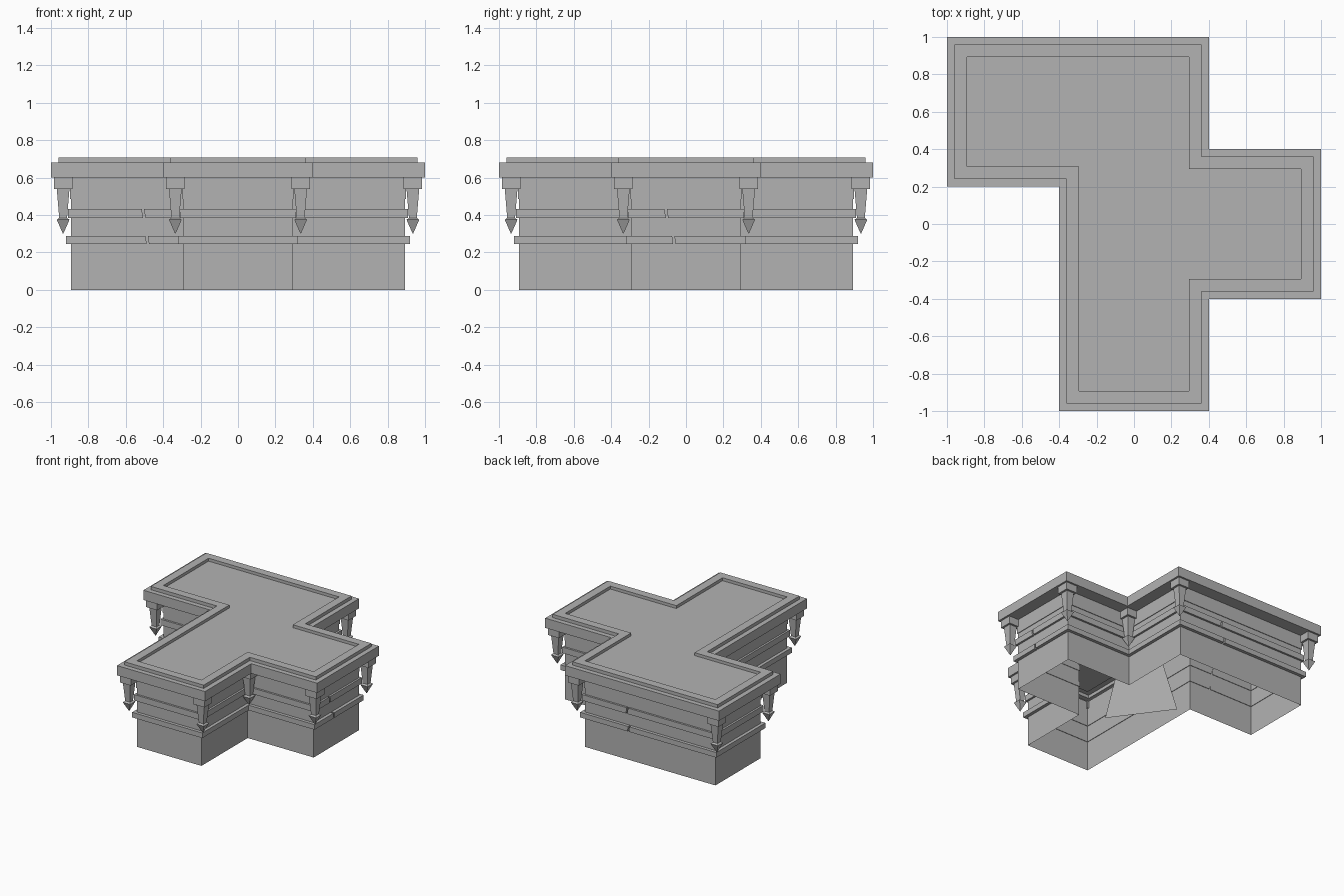
import bpy, bmesh
from mathutils import Vector, Matrix

cube = bpy.data.objects.get("Cube")
if cube:
    bpy.data.objects.remove(cube, do_unlink=True)

stone = bpy.data.materials.new("grey_stone")
stone.use_nodes = True
stone.diffuse_color = (0.45, 0.45, 0.45, 1)
stone.node_tree.nodes["Principled BSDF"].inputs["Base Color"].default_value = (0.45, 0.45, 0.45, 1)

# Counter-clockwise plan of the roof edge
PLAN = [(-1, 0.2), (-0.4, 0.2), (-0.4, -1), (0.4, -1), (0.4, -0.4),
        (1, -0.4), (1, 0.4), (0.4, 0.4), (0.4, 1), (-1, 1)]
WALL = 0.107


def inset(d):
    """Move every edge of the plan inward by d and return the corners."""
    pts = [Vector(p) for p in PLAN]
    out = []
    for i, p in enumerate(pts):
        a = (p - pts[i - 1]).normalized()
        b = (pts[(i + 1) % len(pts)] - p).normalized()
        out.append(p + d * (Vector((-a.y, a.x)) + Vector((-b.y, b.x))))
    return out


def finish(name, bm):
    mesh = bpy.data.meshes.new(name)
    bm.to_mesh(mesh)
    bm.free()
    mesh.materials.append(stone)
    obj = bpy.data.objects.new(name, mesh)
    bpy.context.collection.objects.link(obj)
    return obj


def sweep(name, profile, closed=False, cap=False):
    """Run a profile of (inset, height) points around the plan."""
    bm = bmesh.new()
    rings = [[bm.verts.new((p.x, p.y, z)) for p in inset(d)] for d, z in profile]
    pairs = list(zip(rings, rings[1:]))
    if closed:
        pairs.append((rings[-1], rings[0]))
    n = len(PLAN)
    for lo, hi in pairs:
        for i in range(n):
            j = (i + 1) % n
            bm.faces.new((lo[i], lo[j], hi[j], hi[i]))
    if cap:
        bm.faces.new(rings[-1])
    return finish(name, bm)


def box(name, center, size, rot=None):
    bm = bmesh.new()
    mat = Matrix.Translation(center) @ (rot or Matrix()) @ Matrix.Diagonal((*size, 1))
    bmesh.ops.create_cube(bm, size=1, matrix=mat)
    return finish(name, bm)


def crack(band, center, along_y):
    """Split a band with a narrow slanted gap."""
    size = (0.1, 0.012, 0.2) if along_y else (0.012, 0.1, 0.2)
    rot = Matrix.Rotation(0.14 if along_y else -0.14, 4, "X" if along_y else "Y")
    cutter = box("crack_cutter", center, size, rot)
    mod = band.modifiers.new("crack", "BOOLEAN")
    mod.operation, mod.solver, mod.object = "DIFFERENCE", "EXACT", cutter
    bpy.context.view_layer.objects.active = band
    bpy.ops.object.modifier_apply(modifier=mod.name)
    bpy.data.objects.remove(cutter, do_unlink=True)


# Hollow wall, open below, with a slightly raised frieze
sweep("wall", [(WALL, 0), (WALL, 0.485), (WALL - 0.005, 0.485), (WALL - 0.005, 0.6)])

# Two string courses with slanted cracks
for name, low, high, reach, shift in (("lower_band", 0.245, 0.287, 0.026, 0.0),
                                      ("upper_band", 0.383, 0.432, 0.016, -0.02)):
    face = WALL - reach
    band = sweep(name, [(WALL + 0.004, low), (face, low), (face, high),
                        (WALL + 0.004, high)], closed=True)
    mid = (low + high) / 2
    crack(band, (-0.485 + shift, 0.2 + WALL - 0.04, mid), False)
    crack(band, (-0.12 - shift, 1 - WALL + 0.04, mid), False)
    crack(band, (1 - WALL + 0.04, -0.065 + shift * 2, mid), True)

# Roof slab with raised rim and sunken deck
sweep("roof", [(WALL - 0.005, 0.6), (0, 0.6), (0, 0.68), (0.04, 0.68), (0.04, 0.707),
               (WALL, 0.707), (WALL, 0.683)], cap=True)

# Hanging square pendants under every corner of the roof
PENDANT = [(0.05, 0.602), (0.05, 0.54), (0.034, 0.54), (0.021, 0.385),
           (0.034, 0.375), (0.001, 0.3)]
for k, p in enumerate(inset(0.065)):
    bm = bmesh.new()
    rings = [[bm.verts.new((p.x + sx * h, p.y + sy * h, z))
              for sx, sy in ((-1, -1), (1, -1), (1, 1), (-1, 1))] for h, z in PENDANT]
    for hi, lo in zip(rings, rings[1:]):
        for i in range(4):
            j = (i + 1) % 4
            bm.faces.new((lo[i], lo[j], hi[j], hi[i]))
    bm.faces.new(rings[0])
    bm.faces.new(rings[-1][::-1])
    finish(f"pendant_{k + 1}", bm)

# Slanted slab inside the hollow
bm = bmesh.new()
corners = [(-0.24, 0.22, 0.02), (0.09, -0.23, 0.02), (0.14, 0, 0.4), (-0.05, 0.25, 0.4)]
panel = bm.faces.new([bm.verts.new(c) for c in corners])
finish("inner_slab", bm)
